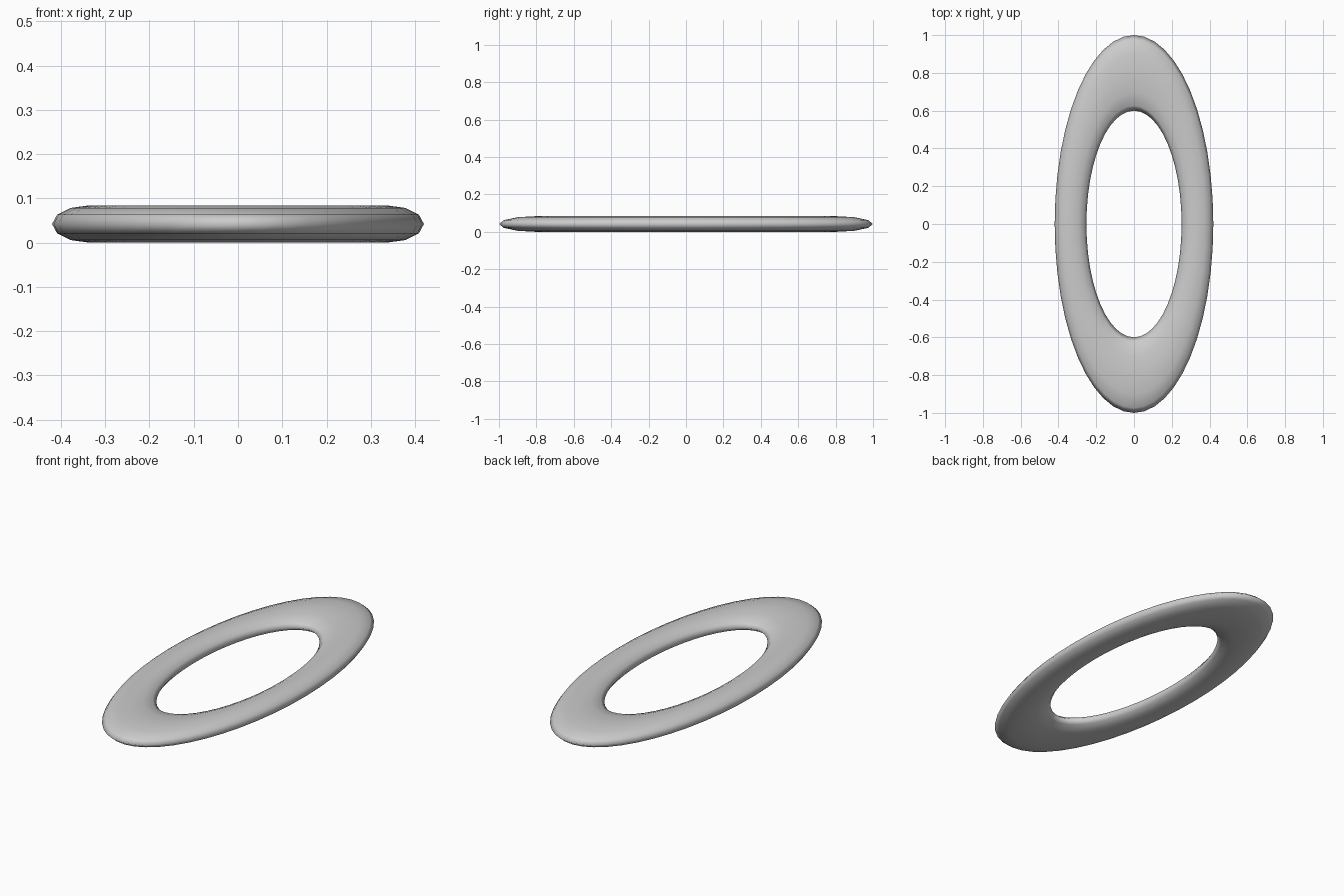
import bpy

if "Cube" in bpy.data.objects:
    bpy.data.objects.remove(bpy.data.objects["Cube"])

# Flattened oval ring: a torus squashed in x and z
bpy.ops.mesh.primitive_torus_add(
    major_segments=48, minor_segments=12,
    major_radius=0.8, minor_radius=0.2,
    location=(0, 0, 0.042))
ring = bpy.context.object
ring.name = "oval_ring"
ring.scale = (0.42, 1.0, 0.21)
bpy.ops.object.transform_apply(location=False, rotation=False, scale=True)
bpy.ops.object.shade_smooth()
